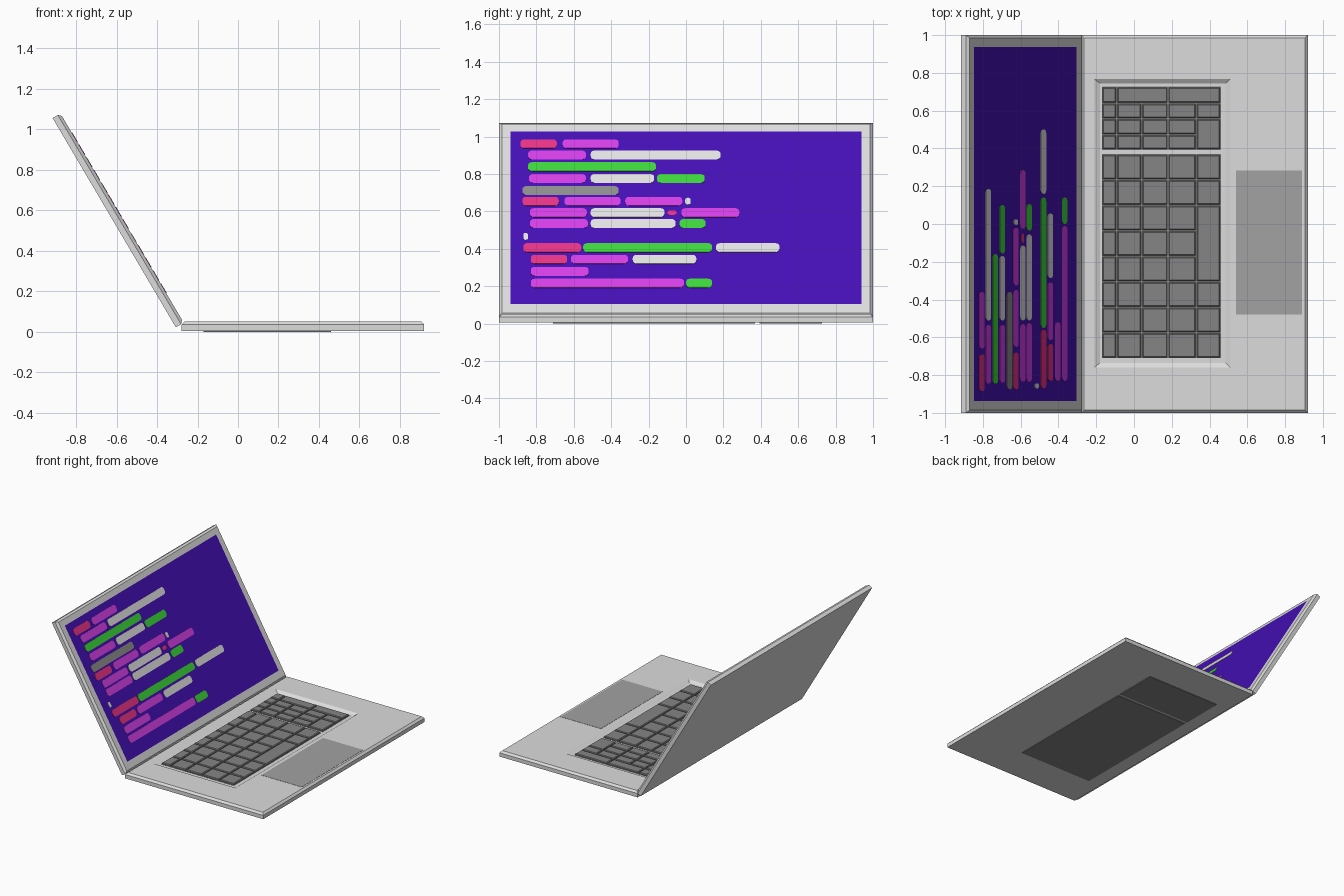
import bpy, bmesh, math
from mathutils import Matrix

if "Cube" in bpy.data.objects:
    bpy.data.objects.remove(bpy.data.objects["Cube"])


def material(name, r, g, b):
    m = bpy.data.materials.new(name)
    m.diffuse_color = (r, g, b, 1)
    m.use_nodes = True
    m.node_tree.nodes["Principled BSDF"].inputs["Base Color"].default_value = m.diffuse_color
    return m


BODY = material("light_grey_body", 0.72, 0.72, 0.72)
PAD = material("mid_grey_pad", 0.36, 0.36, 0.36)
KEY = material("dark_grey_keys", 0.235, 0.235, 0.235)
SCREEN = material("indigo_screen", 0.06, 0.005, 0.47)
INKS = {
    "m": material("magenta_bar", 0.70, 0.05, 0.83),
    "r": material("red_bar", 0.87, 0.036, 0.26),
    "g": material("green_bar", 0.047, 0.67, 0.045),
    "w": material("white_bar", 0.76, 0.76, 0.76),
    "k": material("grey_bar", 0.27, 0.27, 0.27),
}


def add_stack(bm, rings):
    """Bridge rectangles (x0, x1, y0, y1, z) in order and cap both ends; returns last cap."""
    loops = [[bm.verts.new(p) for p in ((a, c, z), (b, c, z), (b, d, z), (a, d, z))]
             for a, b, c, d, z in rings]
    bm.faces.new(loops[0][::-1])
    for lo, hi in zip(loops, loops[1:]):
        for i in range(4):
            j = (i + 1) % 4
            bm.faces.new((lo[i], lo[j], hi[j], hi[i]))
    return bm.faces.new(loops[-1])


def finish(bm, name, mats, matrix=None):
    bmesh.ops.recalc_face_normals(bm, faces=bm.faces)
    me = bpy.data.meshes.new(name)
    bm.to_mesh(me)
    bm.free()
    for m in mats:
        me.materials.append(m)
    ob = bpy.data.objects.new(name, me)
    bpy.context.collection.objects.link(ob)
    if matrix:
        ob.matrix_world = matrix
    return ob


# Base slab: chamfered top edge and shallow sloped keyboard recess
bm = bmesh.new()
add_stack(bm, [(-0.28, 0.92, -1, 1, 0.005), (-0.28, 0.92, -1, 1, 0.035),
               (-0.265, 0.905, -0.985, 0.985, 0.05),
               (-0.21, 0.51, -0.76, 0.767, 0.05),
               (-0.18, 0.485, -0.735, 0.745, 0.035)])
finish(bm, "base", [BODY])

# Trackpad plate
bm = bmesh.new()
add_stack(bm, [(0.54, 0.89, -0.48, 0.283, 0.046), (0.54, 0.89, -0.48, 0.283, 0.0515)])
finish(bm, "trackpad", [PAD])

# Key blocks run through the base and show underneath
COLS = [-0.17, -0.092, 0.04, 0.18, 0.33, 0.46]
UPPER = [0.727, 0.64, 0.557, 0.473, 0.393]
LOWER = [0.37 - 0.135 * i for i in range(9)]


def key_block(name, rows, merged):
    """merged maps (row, col) to (row span, col span) for keys larger than one cell."""
    bm = bmesh.new()
    box = (COLS[0], COLS[-1], rows[-1], rows[0])
    add_stack(bm, [(*box, 0.0), (*box, 0.0375)])
    used = set()
    for r in range(len(rows) - 1):
        for c in range(5):
            if (r, c) in used:
                continue
            h, w = merged.get((r, c), (1, 1))
            used |= {(r + i, c + j) for i in range(h) for j in range(w)}
            a, b, y0, y1 = COLS[c], COLS[c + w], rows[r + h], rows[r]
            ring = lambda g, z: (a + g, b - g, y0 + g, y1 - g, z)
            add_stack(bm, [ring(0.004, 0.036), ring(0.004, 0.042), ring(0.009, 0.047)])
    finish(bm, name, [KEY])


key_block("upper_keys", UPPER, {(0, 1): (1, 2), (0, 3): (1, 2), (2, 4): (2, 1)})
key_block("lower_keys", LOWER, {(2, 4): (3, 1)})

# Lid: same slab tilted back, its front cap is the display
LEAN = math.radians(59.5)
LID = Matrix.Translation((-0.307, 0, 0.022)) @ Matrix.Rotation(LEAN, 4, "Y")
bm = bmesh.new()
cap = add_stack(bm, [(-1.2, 0, -1, 1, 0), (-1.2, 0, -1, 1, 0.03),
                     (-1.185, -0.015, -0.985, 0.985, 0.045),
                     (-1.14, -0.07, -0.938, 0.938, 0.045)])
cap.material_index = 1
finish(bm, "lid", [BODY, SCREEN], LID)

# Coloured bars on the display: height, then (start, end, colour)
ROWS = [
    (0.96, [(-0.885, -0.69, "r"), (-0.66, -0.36, "m")]),
    (0.90, [(-0.845, -0.535, "m"), (-0.51, 0.185, "w")]),
    (0.838, [(-0.845, -0.16, "g")]),
    (0.775, [(-0.84, -0.535, "m"), (-0.51, -0.17, "w"), (-0.155, 0.10, "g")]),
    (0.71, [(-0.875, -0.36, "k")]),
    (0.653, [(-0.875, -0.68, "r"), (-0.65, -0.35, "m"), (-0.325, -0.02, "m"), (-0.005, 0.025, "w")]),
    (0.592, [(-0.835, -0.53, "m"), (-0.51, -0.115, "w"), (-0.10, -0.05, "r"), (-0.025, 0.285, "m")]),
    (0.534, [(-0.835, -0.525, "m"), (-0.51, -0.055, "w"), (-0.035, 0.105, "g")]),
    (0.465, [(-0.87, -0.845, "w")]),
    (0.405, [(-0.87, -0.56, "r"), (-0.55, 0.14, "g"), (0.16, 0.50, "w")]),
    (0.343, [(-0.83, -0.635, "r"), (-0.615, -0.31, "m"), (-0.285, 0.055, "w")]),
    (0.278, [(-0.83, -0.52, "m")]),
    (0.215, [(-0.83, -0.01, "m"), (0.0, 0.14, "g")]),
]
bm = bmesh.new()
for z, bars in ROWS:
    u = -(z - 0.0448) / math.sin(LEAN)
    for y0, y1, ink in bars:
        half = 0.0275 if y1 - y0 > 0.06 else 0.022
        if ink == "r" and y1 - y0 < 0.06:
            half = 0.014
        rad = min(0.02, half * 0.9, (y1 - y0) * 0.45)
        outline = []
        for i in range(16):  # rounded rectangle, four points per corner
            q, t = divmod(i, 4)
            ang = math.radians(90 * q + 30 * t)
            cx = u + (half - rad) * (1 if q in (0, 3) else -1)
            cy = y1 - rad if q in (0, 1) else y0 + rad
            outline.append((cx + rad * math.cos(ang), cy + rad * math.sin(ang)))
        low = [bm.verts.new((x, y, 0.044)) for x, y in outline]
        top = [bm.verts.new((x, y, 0.0475)) for x, y in outline]
        faces = [bm.faces.new(low[::-1]), bm.faces.new(top)]
        faces += [bm.faces.new((low[i - 1], low[i], top[i], top[i - 1])) for i in range(16)]
        for f in faces:
            f.material_index = list(INKS).index(ink)
finish(bm, "screen_bars", list(INKS.values()), LID)
